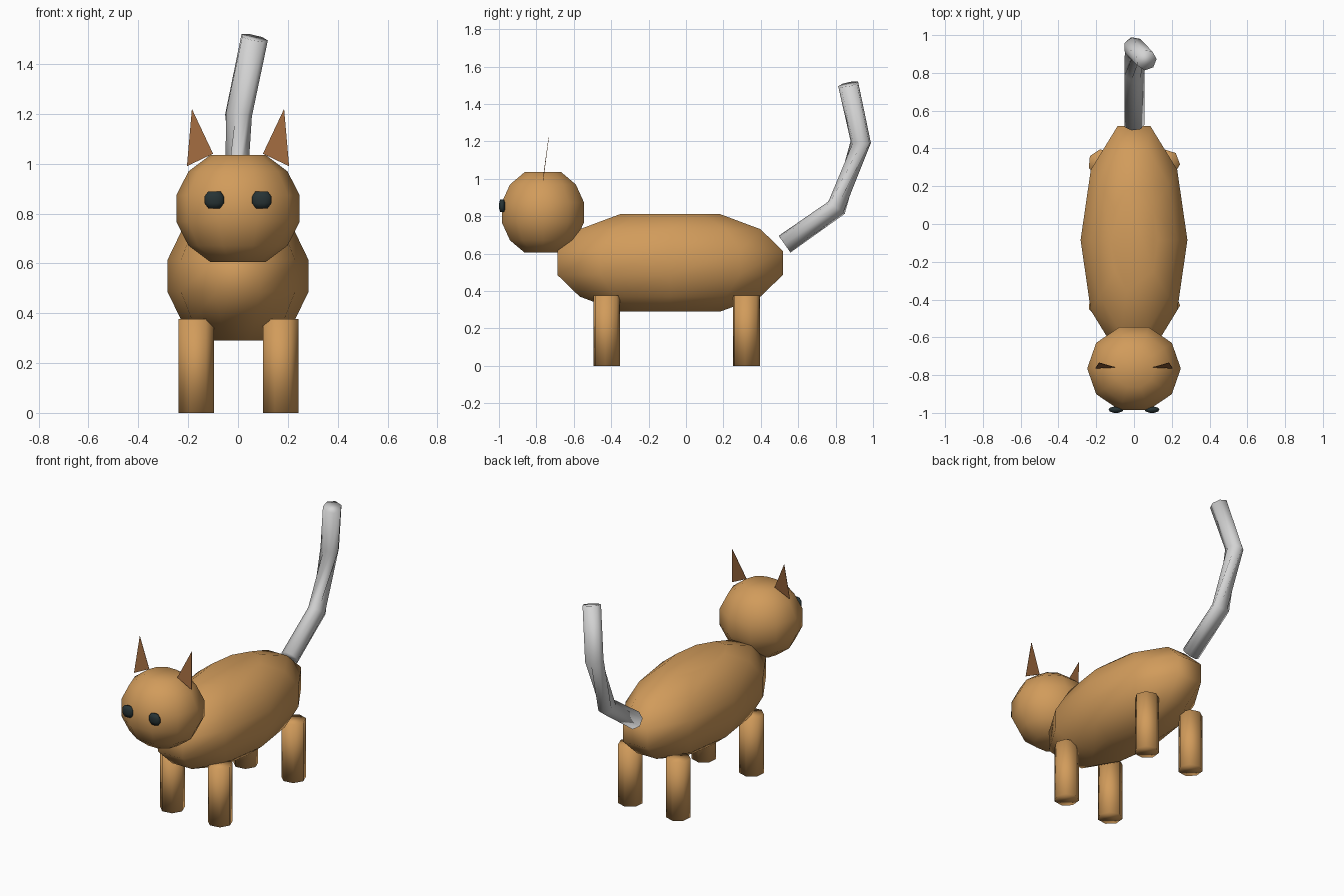
import bpy, bmesh, math
from mathutils import Vector, Matrix

cube = bpy.data.objects.get("Cube")
if cube:
    bpy.data.objects.remove(cube, do_unlink=True)


def material(name, rgb):
    m = bpy.data.materials.new(name)
    m.use_nodes = True
    m.diffuse_color = (*rgb, 1)
    m.node_tree.nodes["Principled BSDF"].inputs["Base Color"].default_value = (*rgb, 1)
    return m


FUR = material("tan fur", (0.64, 0.33, 0.105))
EAR = material("brown ear", (0.34, 0.14, 0.048))
EYE = material("dark eye", (0.02, 0.033, 0.035))
TAIL = material("light grey tail", (0.65, 0.65, 0.65))


def finish(name, bm, mat, smooth=True):
    me = bpy.data.meshes.new(name)
    bm.to_mesh(me)
    bm.free()
    me.materials.append(mat)
    for p in me.polygons:
        p.use_smooth = smooth
    ob = bpy.data.objects.new(name, me)
    bpy.context.collection.objects.link(ob)
    return ob


def loft(name, rings, mat):
    """Skin a list of point rings and cap both ends."""
    bm = bmesh.new()
    loops = [[bm.verts.new(p) for p in ring] for ring in rings]
    n = len(loops[0])
    for a, b in zip(loops, loops[1:]):
        for i in range(n):
            j = (i + 1) % n
            bm.faces.new((a[i], a[j], b[j], b[i]))
    bm.faces.new(loops[0][::-1])
    bm.faces.new(loops[-1])
    bmesh.ops.recalc_face_normals(bm, faces=bm.faces)
    return finish(name, bm, mat)


def circle(n, start=0.0):
    return [Vector((math.cos(a), math.sin(a), 0))
            for a in (start + math.tau * i / n for i in range(n))]


def ellipsoid(name, centre, radii, bands, mat, sides=10):
    """Low-poly ellipsoid with flat caps in place of the poles."""
    rings = []
    for k in range(1, bands):
        lat = math.pi * (k / bands - 0.5)
        rings.append([Vector(centre) + Vector((p.x * math.cos(lat) * radii[0],
                                               p.y * math.cos(lat) * radii[1],
                                               math.sin(lat) * radii[2]))
                      for p in circle(sides)])
    return loft(name, rings, mat)


# body and head
ellipsoid("body", (0, -0.085, 0.55), (0.29, 0.65, 0.289), 7, FUR)
ellipsoid("head", (0, -0.765, 0.82), (0.254, 0.237, 0.239), 7, FUR)

# legs: seven-sided posts
for end, y in (("front", -0.425), ("back", 0.322)):
    for side, x in (("left", 0.17), ("right", -0.17)):
        ring = [p * 0.074 + Vector((x, y, 0)) for p in circle(7, math.radians(-5))]
        loft(f"{end}_{side}_leg", [ring, [p + Vector((0, 0, 0.377)) for p in ring]], FUR)

# eyes and thin triangular ears
for side, s in (("left", 1), ("right", -1)):
    ellipsoid(f"{side}_eye", (s * 0.095, -0.983, 0.855), (0.042, 0.018, 0.042), 5, EYE)
    bm = bmesh.new()
    corners = [(0.205, -0.765, 0.99), (0.185, -0.735, 1.22), (0.1, -0.76, 1.04)]
    front = [bm.verts.new((s * x, y, z)) for x, y, z in corners]
    back = [bm.verts.new((s * x, y + 0.002, z)) for x, y, z in corners]
    bm.faces.new(front)
    bm.faces.new(back[::-1])
    for i in range(3):
        j = (i + 1) % 3
        bm.faces.new((front[j], front[i], back[i], back[j]))
    bmesh.ops.recalc_face_normals(bm, faces=bm.faces)
    finish(f"{side}_ear", bm, EAR, smooth=False)

# tail: bent tube whose middle section twists
path = [Vector(p) for p in ((0, 0.527, 0.65), (0, 0.805, 0.845),
                            (0, 0.935, 1.195), (0.065, 0.868, 1.505))]
rings = []
for i, p in enumerate(path):
    t = (path[min(i + 1, 3)] - path[max(i - 1, 0)]).normalized()
    u = Vector((1, 0, 0))
    u = (u - t * u.dot(t)).normalized()
    frame = Matrix((u, t.cross(u), t)).transposed()
    twist = math.radians(55 if i > 1 else 0)
    rings.append([p + frame @ (c * 0.056) for c in circle(7, twist)])
loft("tail", rings, TAIL)
